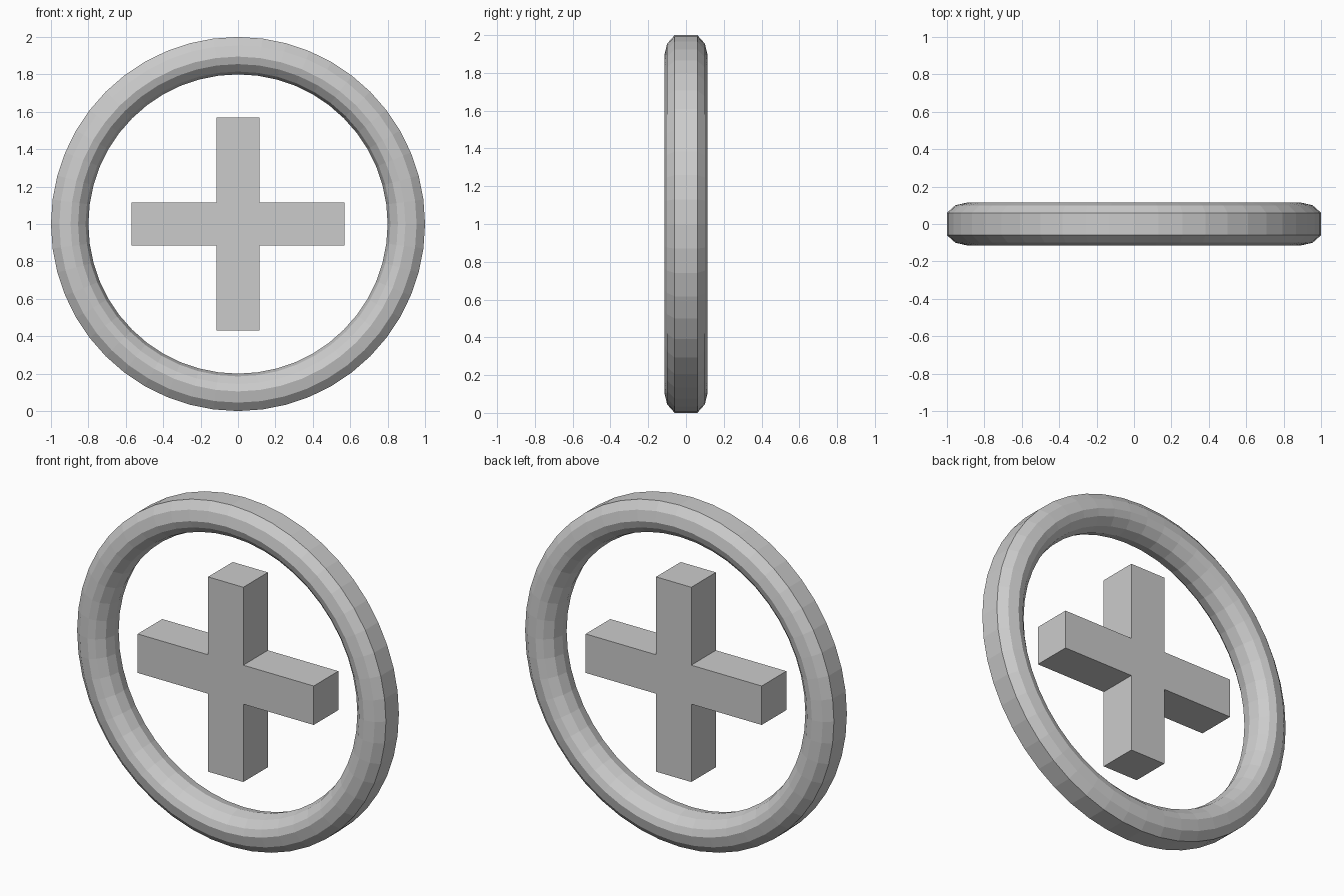
import bpy, bmesh, math

if "Cube" in bpy.data.objects:
    bpy.data.objects.remove(bpy.data.objects["Cube"])

SIDES = 48
CENTRE_Z = 1.0


def make_object(name, bm):
    bmesh.ops.recalc_face_normals(bm, faces=bm.faces)
    mesh = bpy.data.meshes.new(name)
    bm.to_mesh(mesh)
    bm.free()
    obj = bpy.data.objects.new(name, mesh)
    obj.location.z = CENTRE_Z
    bpy.context.collection.objects.link(obj)
    return obj


# Ring: faceted cross-section (radius, depth), mirrored in y and swept round
half = [(1.0, 0.06), (0.955, 0.1), (0.895, 0.114), (0.855, 0.1), (0.815, 0.06)]
profile = half + [(0.8, 0.0)] + [(r, -y) for r, y in reversed(half)]
bm = bmesh.new()
loops = []
for i in range(SIDES):
    a = 2 * math.pi * i / SIDES
    loops.append([bm.verts.new((r * math.cos(a), y, r * math.sin(a))) for r, y in profile])
n = len(profile)
for i in range(SIDES):
    p, q = loops[i], loops[(i + 1) % SIDES]
    for j in range(n):
        k = (j + 1) % n
        bm.faces.new((p[j], p[k], q[k], q[j]))
make_object("ring", bm)

# Cross: one quarter of the outline, rotated four times and extruded in depth
W, L = 0.114, 0.57
bm = bmesh.new()
outline = []
for i in range(4):
    a = i * math.pi / 2
    for x, z in ((L, -W), (L, W), (W, W)):
        outline.append(bm.verts.new((x * math.cos(a) - z * math.sin(a), -W,
                                     x * math.sin(a) + z * math.cos(a))))
face = bm.faces.new(outline)
ext = bmesh.ops.extrude_face_region(bm, geom=[face])
bmesh.ops.translate(bm, vec=(0, 2 * W, 0),
                    verts=[g for g in ext["geom"] if isinstance(g, bmesh.types.BMVert)])
make_object("cross", bm)
